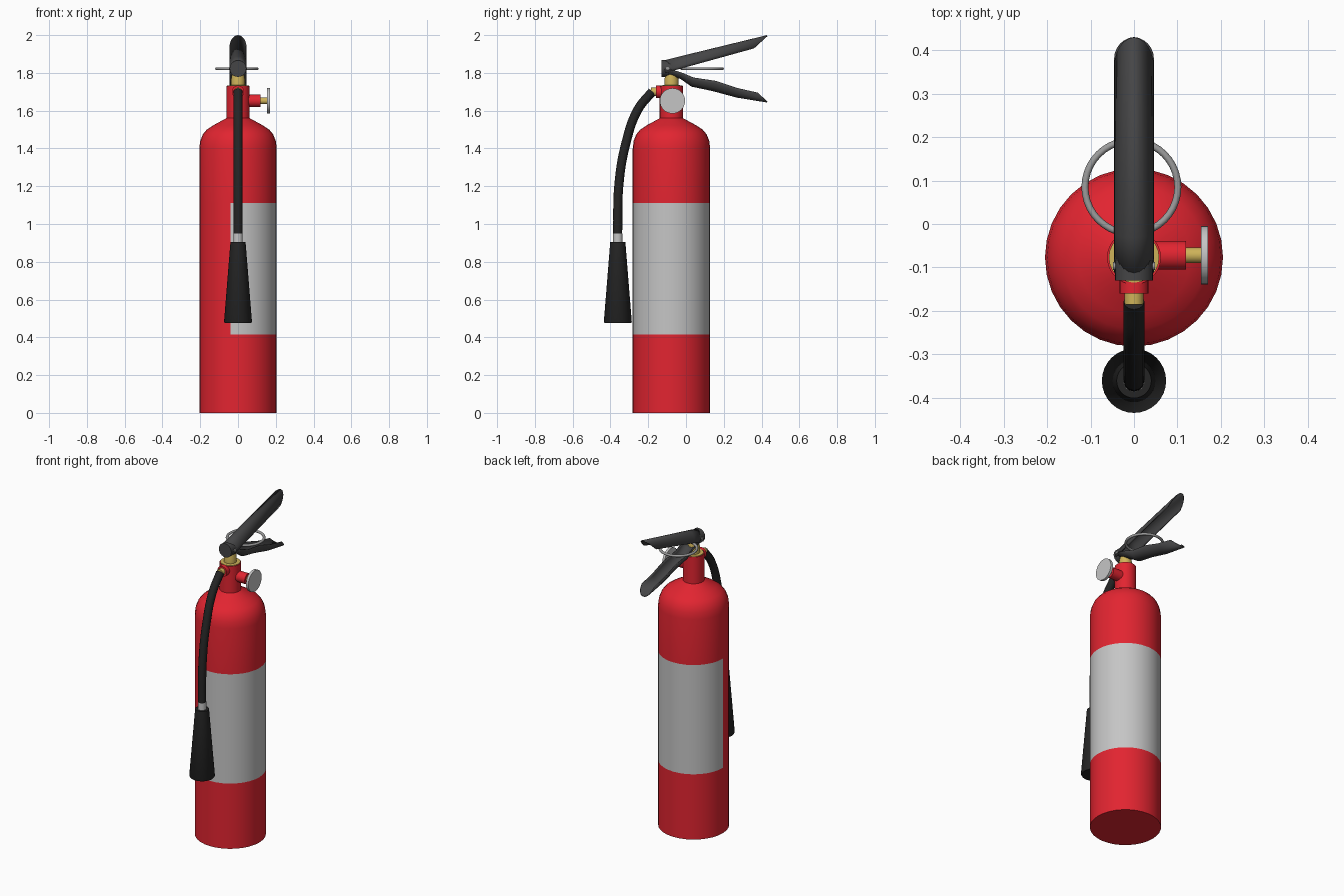
import bpy, bmesh, math
from mathutils import Matrix, Vector

if "Cube" in bpy.data.objects:
    bpy.data.objects.remove(bpy.data.objects["Cube"])


def mat(name, r, g, b):
    m = bpy.data.materials.new(name)
    m.diffuse_color = (r, g, b, 1)
    m.use_nodes = True
    m.node_tree.nodes["Principled BSDF"].inputs["Base Color"].default_value = m.diffuse_color
    return m


RED = mat("red paint", 0.76, 0.018, 0.03)
LABEL = mat("grey label", 0.56, 0.56, 0.56)
BRASS = mat("brass", 0.62, 0.45, 0.10)
LEVER = mat("dark grey", 0.06, 0.06, 0.062)
RUBBER = mat("black rubber", 0.018, 0.018, 0.018)
STEEL = mat("steel", 0.33, 0.33, 0.33)
CY = -0.077  # centre line of the tank in y


def finish(bm, name, *mats):
    me = bpy.data.meshes.new(name)
    bm.to_mesh(me)
    bm.free()
    ob = bpy.data.objects.new(name, me)
    bpy.context.collection.objects.link(ob)
    for m in mats:
        me.materials.append(m)
    bpy.ops.object.select_all(action='DESELECT')
    ob.select_set(True)
    bpy.context.view_layer.objects.active = ob
    bpy.ops.object.shade_smooth_by_angle(angle=math.radians(40))
    return ob


def lathe(profile, segs=24, centre=(0, 0, 0), axis=(0, 0, 1)):
    """Spin (radius, height) points around an axis and cap both ends."""
    bm = bmesh.new()
    rings = []
    for r, h in profile:
        rings.append([bm.verts.new((r * math.cos(2 * math.pi * i / segs),
                                    r * math.sin(2 * math.pi * i / segs), h))
                      for i in range(segs)])
    for a, b in zip(rings, rings[1:]):
        for i in range(segs):
            j = (i + 1) % segs
            bm.faces.new((a[i], a[j], b[j], b[i]))
    bm.faces.new(rings[0][::-1])
    bm.faces.new(rings[-1])
    rot = Vector((0, 0, 1)).rotation_difference(Vector(axis)).to_matrix().to_4x4()
    bm.transform(Matrix.Translation(centre) @ rot)
    bmesh.ops.recalc_face_normals(bm, faces=bm.faces)
    return bm


def rod(name, m, r, start, end, centre, axis, segs=24):
    return finish(lathe([(r, start), (r, end)], segs, centre, axis), name, m)


# Tank with shoulder and neck; the label wraps all but the front left part
bm = lathe([(0.205, 0), (0.205, 0.415), (0.205, 1.11), (0.205, 1.40), (0.2, 1.44),
            (0.186, 1.475), (0.165, 1.50), (0.13, 1.523), (0.062, 1.56), (0.062, 1.73)],
           32, (0, CY, 0))
for f in bm.faces:
    c = f.calc_center_median()
    ang = math.degrees(math.atan2(c.y - CY, c.x)) % 360
    if len(f.verts) == 4 and 0.415 < c.z < 1.11 and not 180 < ang < 258.75:
        f.material_index = 1
finish(bm, "tank", RED, LABEL)

# Valve stem on top of the neck
finish(lathe([(0.058, 1.725), (0.058, 1.734), (0.037, 1.735), (0.037, 1.765), (0.03, 1.80)],
             24, (0, CY, 0)), "valve_stem", BRASS)

# Pressure gauge on the right
X = (1, 0, 0)
rod("gauge_socket", RED, 0.033, 0.04, 0.12, (0, -0.072, 1.652), X)
rod("gauge_stem", BRASS, 0.018, 0.11, 0.158, (0, -0.072, 1.652), X)
rod("gauge_dial", LABEL, 0.067, 0.154, 0.170, (0, -0.072, 1.652), X, 32)

# Hose outlet at the front
F = (0, -1, 0)
rod("outlet_socket", RED, 0.033, 0.12, 0.16, (0, 0, 1.70), F)
rod("outlet_fitting", BRASS, 0.022, 0.15, 0.185, (0, 0, 1.70), F)

# Hose
cu = bpy.data.curves.new("hose", 'CURVE')
cu.dimensions = '3D'
cu.bevel_depth = 0.024
cu.bevel_resolution = 4
cu.use_fill_caps = True
path = [(-0.178, 1.702), (-0.255, 1.605), (-0.32, 1.42), (-0.355, 1.21), (-0.362, 0.945)]
sp = cu.splines.new('BEZIER')
sp.bezier_points.add(len(path) - 1)
for p, (y, z) in zip(sp.bezier_points, path):
    p.co = (0, y, z)
    p.handle_left_type = p.handle_right_type = 'AUTO'
cu.materials.append(RUBBER)
bpy.context.collection.objects.link(bpy.data.objects.new("hose", cu))

# Ferrule and discharge horn
HY = -0.361
rod("hose_ferrule", LABEL, 0.025, 0.90, 0.95, (0, HY, 0), (0, 0, 1))
finish(lathe([(0.07, 0.475), (0.074, 0.482), (0.04, 0.905)], 32, (0, HY, 0)),
       "discharge_horn", RUBBER)


# Levers: half-pipe channels lofted between a rim line and a crown line (y, z)
def channel(name, stations, w=0.043, n=12):
    bm = bmesh.new()
    rows = []
    for (ye, ze), (yc, zc) in stations:
        row = []
        for i in range(n + 1):
            t = math.pi * i / n
            s = math.sin(t)
            row.append(bm.verts.new((w * math.cos(t), ye + (yc - ye) * s, ze + (zc - ze) * s)))
        rows.append(row)
    for a, b in zip(rows, rows[1:]):
        for i in range(n):
            bm.faces.new((a[i], a[i + 1], b[i + 1], b[i]))
    bmesh.ops.recalc_face_normals(bm, faces=bm.faces)
    ob = finish(bm, name, LEVER)
    so = ob.modifiers.new("wall", 'SOLIDIFY')
    so.thickness = 0.006
    so.offset = 0


channel("upper_lever", [((-0.11, 1.80), (-0.12, 1.862)), ((-0.02, 1.825), (-0.03, 1.885)),
                        ((0.36, 1.93), (0.43, 1.997))])
channel("lower_lever", [((-0.10, 1.825), (-0.09, 1.785)), ((-0.02, 1.80), (-0.03, 1.772)),
                        ((0.04, 1.775), (0.03, 1.730)), ((0.16, 1.757), (0.14, 1.707)),
                        ((0.27, 1.72), (0.27, 1.672)), ((0.38, 1.695), (0.43, 1.646))])

# Hinge block and screw joining the levers
rod("lever_hinge", LEVER, 0.044, 0.06, 0.13, (0, 0, 1.823), F)
rod("hinge_screw", STEEL, 0.009, -0.048, 0.048, (0, -0.097, 1.823), X, 12)

# Pull ring of the safety pin
bpy.ops.mesh.primitive_torus_add(major_segments=40, minor_segments=10, major_radius=0.107,
                                 minor_radius=0.008, location=(-0.006, 0.085, 1.822))
ring = bpy.context.object
ring.name = "pull_ring"
ring.data.materials.append(STEEL)
bpy.ops.object.shade_smooth_by_angle(angle=math.radians(60))
